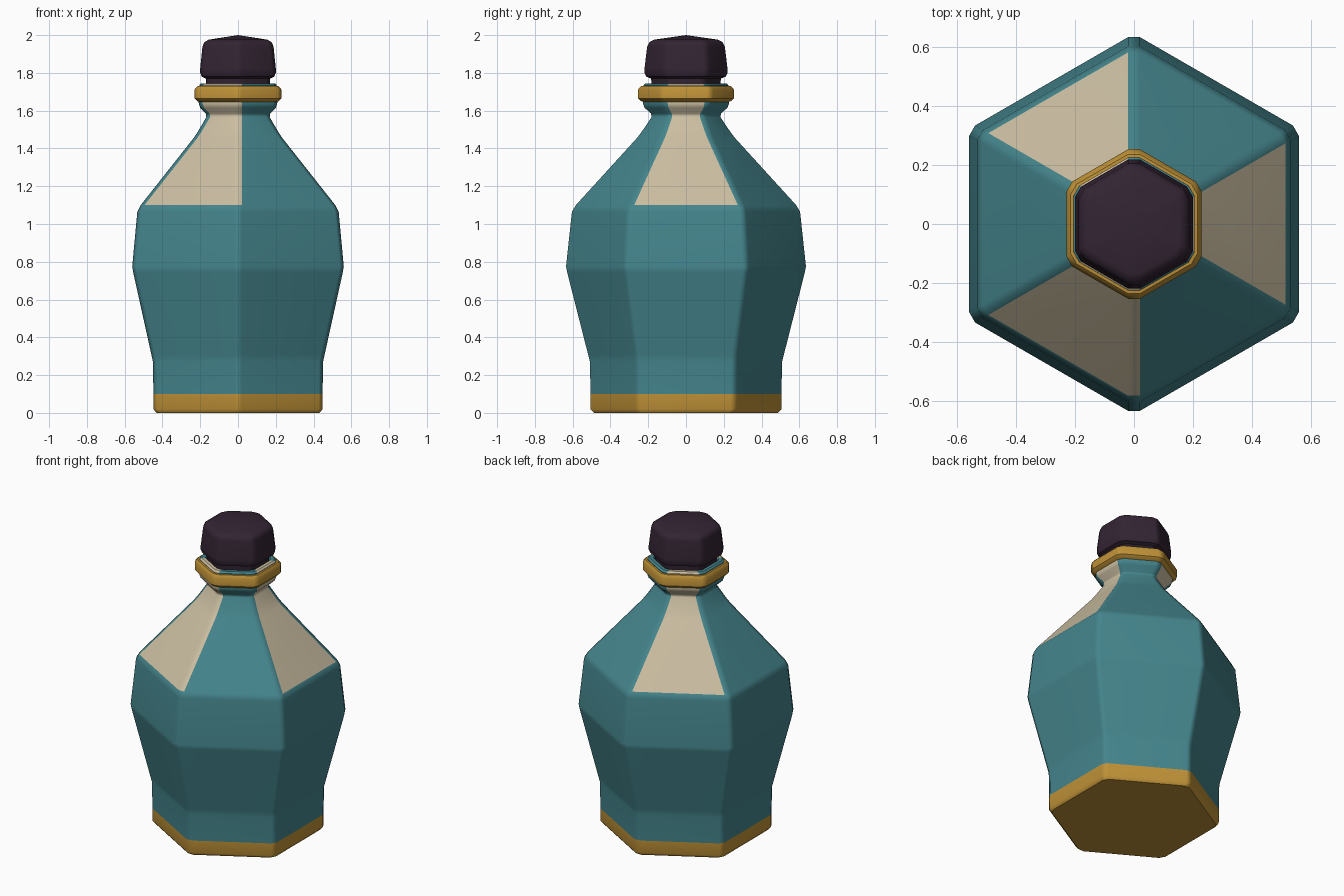
import bpy, bmesh, math
from mathutils import Vector

if "Cube" in bpy.data.objects:
    bpy.data.objects.remove(bpy.data.objects["Cube"])


def material(name, rgb):
    m = bpy.data.materials.new(name)
    m.diffuse_color = (*rgb, 1)
    m.use_nodes = True
    m.node_tree.nodes["Principled BSDF"].inputs["Base Color"].default_value = m.diffuse_color
    return m


TEAL = material("teal glaze", (0.058, 0.235, 0.265))
CREAM = material("cream panel", (0.60, 0.52, 0.36))
GOLD = material("gold trim", (0.52, 0.285, 0.038))
DARK = material("dark stopper", (0.033, 0.018, 0.033))


def polar(r, deg):
    return Vector((r * math.cos(math.radians(deg)), r * math.sin(math.radians(deg)), 0))


def hex_ring(apothem, z):
    """Hexagon with narrow cut corners, corners pointing to front and back."""
    cut = min(0.023, apothem * 0.2)
    points = []
    for i in range(6):
        t = 30 + 60 * i
        corner = polar(apothem / math.cos(math.pi / 6), t) + Vector((0, 0, z))
        points += [corner + polar(cut, t - 120), corner + polar(cut, t + 120)]
    return points


def hex_lathe(name, profile, mats, rule=None):
    """Stack hexagon rings along a profile of (apothem, z)."""
    bm = bmesh.new()
    rings = [[bm.verts.new(p) for p in hex_ring(a, z)] for a, z in profile]
    for j in range(len(rings) - 1):
        for k in range(12):
            n = (k + 1) % 12
            f = bm.faces.new((rings[j][k], rings[j][n], rings[j + 1][n], rings[j + 1][k]))
            if rule:
                f.material_index = rule(k, profile[j][1])
    bmesh.ops.remove_doubles(bm, verts=bm.verts, dist=1e-5)
    mesh = bpy.data.meshes.new(name)
    bm.to_mesh(mesh)
    bm.free()
    for m in mats:
        mesh.materials.append(m)
    ob = bpy.data.objects.new(name, mesh)
    bpy.context.collection.objects.link(ob)
    bpy.ops.object.select_all(action='DESELECT')
    ob.select_set(True)
    bpy.context.view_layer.objects.active = ob
    bpy.ops.object.shade_smooth_by_angle(angle=math.radians(40))
    mod = ob.modifiers.new("flat panels", 'WEIGHTED_NORMAL')
    mod.keep_sharp = True
    return ob


# Gold foot band with closed underside
hex_lathe("base_band", [(0, 0), (0.432, 0), (0.448, 0.02), (0.448, 0.1)], [GOLD])

# Body: every other shoulder panel is cream, along with the front corner strip
CREAM_STRIPS = {3, 7, 8, 11}
hex_lathe("bottle_body", [
    (0.448, 0.1), (0.45, 0.27), (0.459, 0.31), (0.555, 0.745), (0.56, 0.775),
    (0.533, 1.065), (0.515, 1.1), (0.235, 1.455), (0.212, 1.49),
    (0.168, 1.565), (0.17, 1.585), (0.2, 1.615), (0.208, 1.64),
    (0.205, 1.735), (0.195, 1.745), (0.175, 1.745), (0.155, 1.71)],
    [TEAL, CREAM], lambda k, z: int(k in CREAM_STRIPS and z > 1.09))

# Gold collar around the neck lip
hex_lathe("neck_collar", [
    (0.195, 1.645), (0.213, 1.648), (0.23, 1.665), (0.23, 1.712),
    (0.215, 1.73), (0.195, 1.732)], [GOLD])

# Faceted stopper with a shallow peaked top
hex_lathe("stopper", [
    (0, 1.70), (0.165, 1.70), (0.17, 1.77), (0.192, 1.78), (0.2, 1.80),
    (0.2, 1.825), (0.188, 1.94), (0.178, 1.963), (0.155, 1.976), (0, 2.0)], [DARK])
